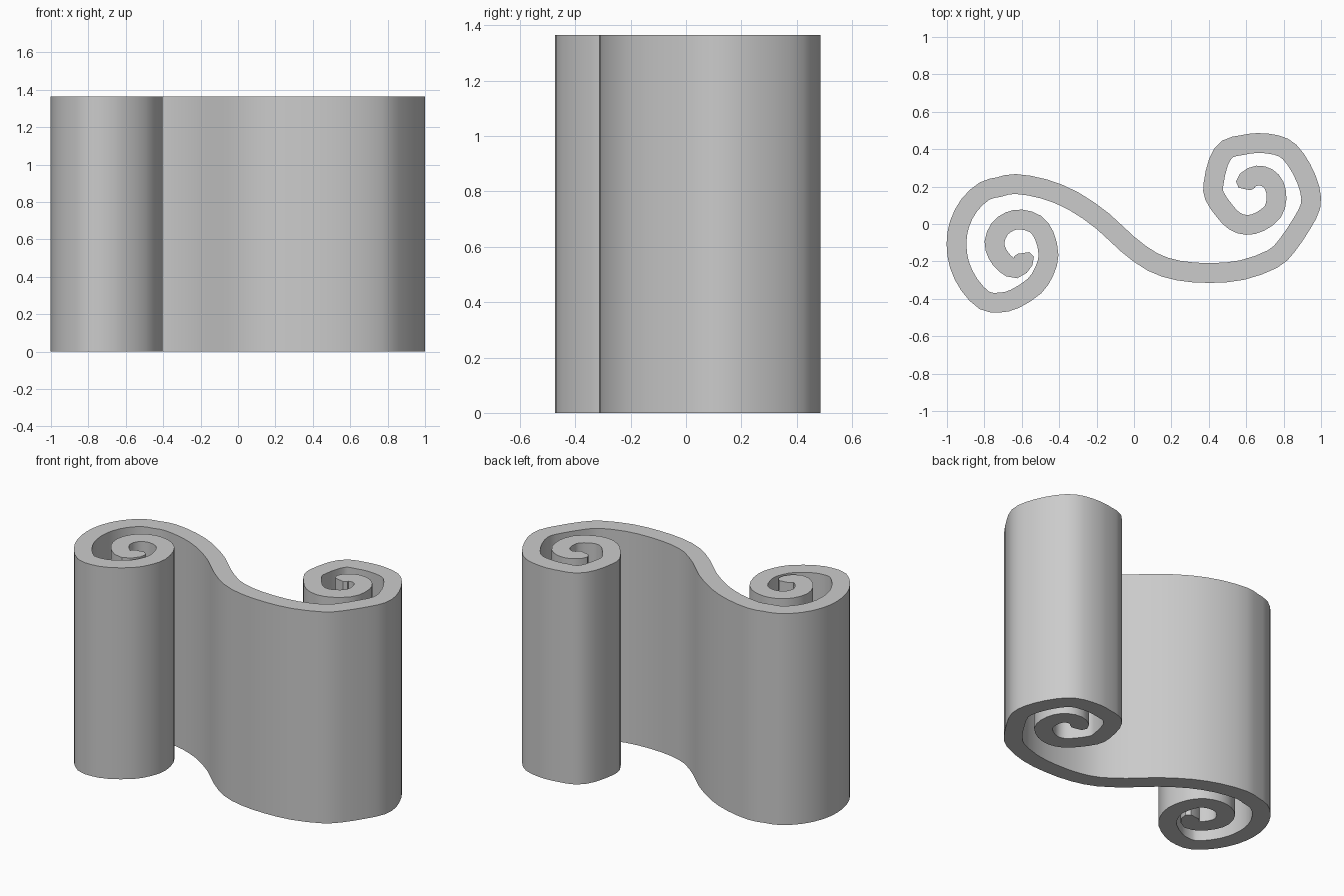
import bpy
import bmesh
from mathutils import Vector

HEIGHT = 1.365
HALF_WIDTH = 0.053
STEPS = 2

# Centre line of the sheet in thousandths, from left curl to right curl
left_curl = [
    (-591, -155), (-591, -198), (-634, -238), (-687, -214), (-730, -160), (-746, -96),
    (-719, -27), (-666, 13), (-602, 24), (-527, 0), (-479, -64), (-457, -166),
    (-479, -251), (-532, -332), (-639, -401), (-719, -420), (-799, -409), (-880, -326),
    (-933, -219), (-949, -107), (-933, 0), (-880, 102), (-799, 176), (-719, 198)]
wave = [
    (-634, 214), (-479, 187), (-324, 123), (-168, 16), (-35, -107), (99, -203),
    (238, -249), (409, -262), (580, -246), (741, -187)]
right_curl = [
    (816, -118), (896, 0), (944, 96), (939, 187), (896, 294), (832, 385),
    (762, 422), (660, 433), (580, 422), (500, 401), (452, 332), (425, 214),
    (430, 150), (484, 70), (537, 16), (602, -5), (671, 11), (741, 64),
    (762, 134), (751, 203), (714, 246), (660, 259), (607, 235), (591, 187)]


def smooth_path(points, steps):
    """Catmull-Rom path that passes through every point."""
    pts = [points[0]] + points + [points[-1]]
    path = []
    for a, b, c, d in zip(pts, pts[1:], pts[2:], pts[3:]):
        for i in range(steps):
            t = i / steps
            path.append(b + (c - a) * t / 2
                        + (a * 2 - b * 5 + c * 4 - d) * t * t / 2
                        + (b * 3 - a - c * 3 + d) * t ** 3 / 2)
    return path + [points[-1]]


def sheet_edges(path):
    """Offset the centre line to both sides, narrowing at the rounded tips."""
    last = len(path) - 1
    edges = []
    for i, p in enumerate(path):
        along = (path[min(i + 1, last)] - path[max(i - 1, 0)]).normalized()
        side = Vector((-along.y, along.x))
        width = HALF_WIDTH * (0.6 if i in (0, last) else 1)
        edges.append((p + side * width, p - side * width))
    return edges


def build_scroll(name, edges, material):
    bm = bmesh.new()
    rows = [[bm.verts.new((p.x, p.y, 0)) for p in pair] for pair in edges]
    for (a, b), (c, d) in zip(rows, rows[1:]):
        bm.faces.new((a, b, d, c))
    # Raise the flat spiral into a standing sheet
    raised = bmesh.ops.extrude_face_region(bm, geom=bm.faces[:])
    top = [v for v in raised["geom"] if isinstance(v, bmesh.types.BMVert)]
    bmesh.ops.translate(bm, vec=(0, 0, HEIGHT), verts=top)
    bmesh.ops.recalc_face_normals(bm, faces=bm.faces[:])
    mesh = bpy.data.meshes.new(name)
    bm.to_mesh(mesh)
    bm.free()
    mesh.materials.append(material)
    obj = bpy.data.objects.new(name, mesh)
    bpy.context.collection.objects.link(obj)
    bpy.ops.object.select_all(action="DESELECT")
    obj.select_set(True)
    bpy.context.view_layer.objects.active = obj
    bpy.ops.object.shade_smooth_by_angle(angle=0.6)
    return obj


default_cube = bpy.data.objects.get("Cube")
if default_cube:
    bpy.data.objects.remove(default_cube, do_unlink=True)

grey = bpy.data.materials.new("light_grey")
grey.use_nodes = True
colour = (0.6, 0.6, 0.6, 1)
grey.diffuse_color = colour
grey.node_tree.nodes["Principled BSDF"].inputs["Base Color"].default_value = colour

centre_line = [Vector(p) / 1000 for p in left_curl + wave + right_curl]
build_scroll("scroll_sheet", sheet_edges(smooth_path(centre_line, STEPS)), grey)
